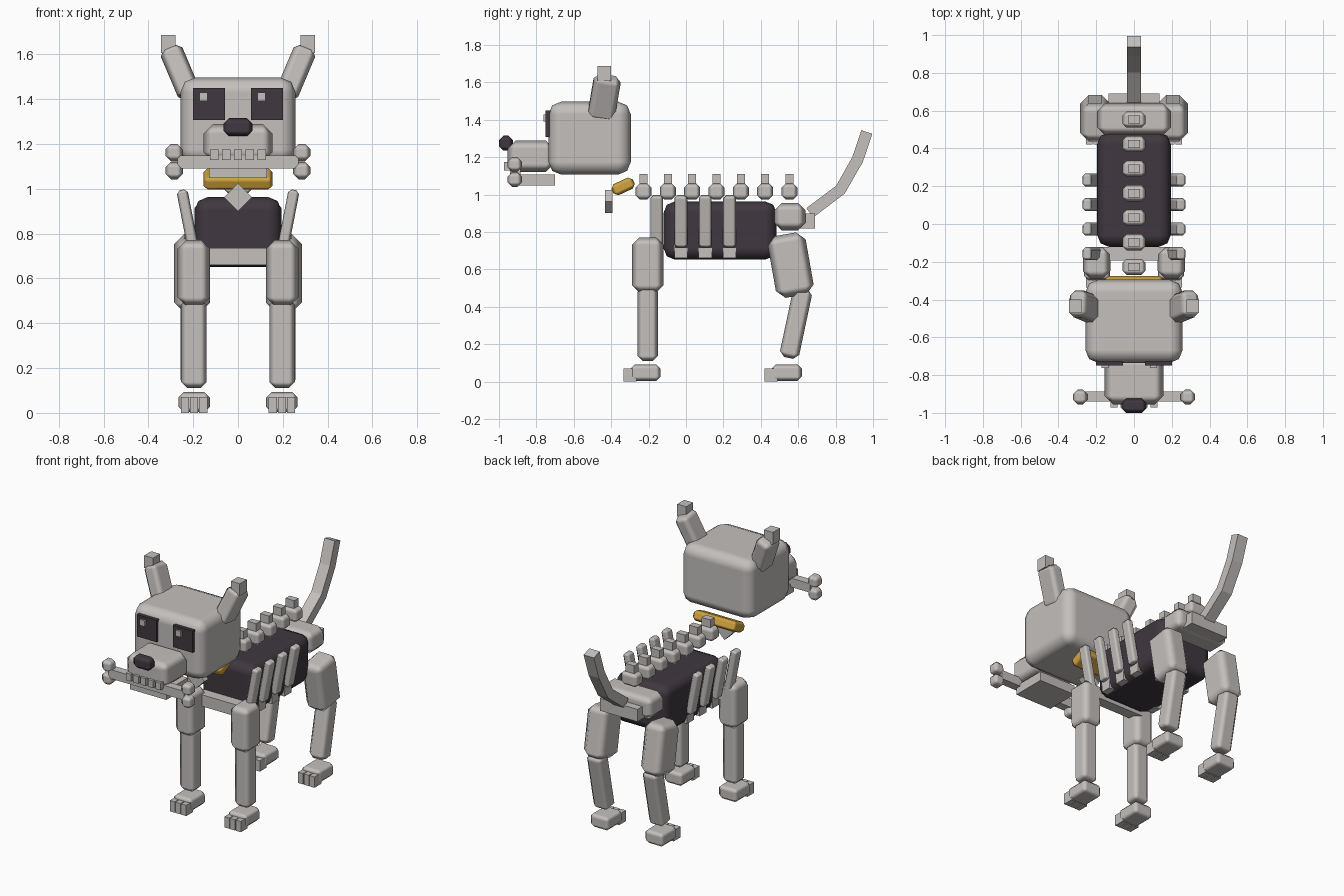
import bpy, bmesh, math
from mathutils import Vector, Matrix, Euler

if "Cube" in bpy.data.objects:
    bpy.data.objects.remove(bpy.data.objects["Cube"])


def material(name, rgb):
    m = bpy.data.materials.new(name)
    m.diffuse_color = (*rgb, 1)
    m.use_nodes = True
    m.node_tree.nodes["Principled BSDF"].inputs["Base Color"].default_value = m.diffuse_color
    return m


BONE = material("bone_grey", (0.55, 0.525, 0.51))
DARK = material("dark_charcoal", (0.05, 0.04, 0.05))
GOLD = material("collar_gold", (0.64, 0.37, 0.05))


def finish(name, bm, mat, bevel=0, segments=1):
    me = bpy.data.meshes.new(name)
    bm.to_mesh(me)
    bm.free()
    me.materials.append(mat)
    ob = bpy.data.objects.new(name, me)
    bpy.context.collection.objects.link(ob)
    if bevel:
        for p in me.polygons:
            p.use_smooth = True
        mod = ob.modifiers.new("soft_edges", 'BEVEL')
        mod.width = bevel
        mod.segments = segments
        mod.limit_method = 'ANGLE'
        mod.harden_normals = True
    return ob


def box(name, size, loc, bevel=0, mat=BONE, rot=(0, 0, 0), segments=1):
    """Chamfered box; rot in degrees."""
    bm = bmesh.new()
    bmesh.ops.create_cube(bm, size=1, matrix=Matrix.Diagonal((*size, 1)))
    r = Euler([math.radians(a) for a in rot]).to_matrix().to_4x4()
    bm.transform(Matrix.Translation(loc) @ r)
    return finish(name, bm, mat, bevel, segments)


def pair(name, size, loc, bevel=0, mat=BONE, rot=(0, 0, 0), segments=1):
    """The same box on both sides of x = 0."""
    for side, s in (("left", 1), ("right", -1)):
        box(f"{name}_{side}", size, (s * loc[0], loc[1], loc[2]), bevel, mat,
            (rot[0], s * rot[1], s * rot[2]), segments)


# Head, muzzle, jaw
box("head", (0.515, 0.44, 0.39), (0, -0.515, 1.302), 0.068, segments=2)
box("muzzle", (0.31, 0.25, 0.17), (0, -0.83, 1.205), 0.045)
box("jaw", (0.26, 0.22, 0.06), (0, -0.81, 1.078))
box("nose", (0.13, 0.075, 0.08), (0, -0.9625, 1.275), 0.024, DARK)
for i in range(5):
    box(f"tooth_{i + 1}", (0.037, 0.03, 0.047), ((i - 2) * 0.053, -0.957, 1.152))

# Eyes with a square glint
pair("eye", (0.142, 0.03, 0.142), (0.129, -0.735, 1.378), 0, DARK)
for s in (-1, 1):
    box("eye_glint_" + ("left" if s > 0 else "right"), (0.036, 0.02, 0.038),
        (s * 0.129 - 0.025, -0.752, 1.41))

# Ears
pair("ear", (0.105, 0.145, 0.245), (0.258, -0.437, 1.52), 0.03, rot=(-9, 23, 0))
pair("ear_tip", (0.064, 0.072, 0.08), (0.311, -0.436, 1.647))

# Bone carried in the mouth
box("carried_bone_shaft", (0.54, 0.054, 0.058), (0, -0.913, 1.12))
for z, part in ((1.162, "upper"), (1.081, "lower")):
    pair(f"carried_bone_knob_{part}", (0.078, 0.078, 0.078), (0.285, -0.916, z), 0.025)

# Collar and diamond tag
box("collar", (0.31, 0.125, 0.065), (0, -0.336, 1.044), 0.02, GOLD, (25, 0, 0))
box("collar_tag", (0.088, 0.04, 0.088), (0, -0.413, 0.963), 0, BONE, (0, 45, 0))

# Dark torso
box("torso", (0.39, 0.605, 0.312), (0, 0.182, 0.808), 0.062, DARK, segments=2)

# Vertebrae along the back
for i in range(7):
    y = -0.227 + 0.13 * i
    box(f"vertebra_{i + 1}", (0.124, 0.086, 0.087), (0, y, 1.017), 0.023)
    box(f"vertebra_spine_{i + 1}", (0.062, 0.043, 0.075), (0, y, 1.073))

# Ribs leaning outward, with a cross bar under each pair
for i in range(4):
    y = -0.157 + 0.13 * i
    pair(f"rib_{i + 1}", (0.05, 0.068, 0.28), (0.224, y, 0.858), 0.015, rot=(0, 11, 0))
    box(f"rib_bar_{i + 1}", (0.39, 0.07, 0.075), (0, y, 0.698))

# Pelvis
box("pelvis", (0.39, 0.17, 0.147), (0, 0.555, 0.883), 0.042)
box("tail_base", (0.27, 0.08, 0.08), (0, 0.65, 0.86))

# Legs
pair("front_upper_leg", (0.145, 0.168, 0.296), (0.198, -0.205, 0.624), 0.04)
pair("front_lower_leg", (0.115, 0.108, 0.40), (0.197, -0.205, 0.31), 0.028)
pair("rear_thigh", (0.16, 0.205, 0.335), (0.205, 0.56, 0.623), 0.045, rot=(10, 0, 0))
pair("rear_lower_leg", (0.115, 0.105, 0.38), (0.2, 0.588, 0.313), 0.028, rot=(-12, 0, 0))

# Paws with three toes
for part, y in (("front", -0.217), ("rear", 0.538)):
    pair(f"{part}_paw", (0.14, 0.162, 0.09), (0.196, y, 0.048), 0.024)
    for t in range(3):
        pair(f"{part}_toe_{t + 1}", (0.036, 0.07, 0.07),
             (0.196 + (t - 1) * 0.041, y - 0.083, 0.035))

# Tail: a square section swept along a bent path
path = [Vector((0, y, z)) for y, z in
        ((0.662, 0.903), (0.826, 1.027), (0.917, 1.187), (0.967, 1.335))]
bm = bmesh.new()
rings = []
for i, p in enumerate(path):
    d = (path[min(i + 1, 3)] - path[max(i - 1, 0)]).normalized()
    n = Vector((0, -d.z, d.y)) * 0.031
    x = Vector((0.037, 0, 0))
    rings.append([bm.verts.new(p + v) for v in (x + n, n - x, -x - n, x - n)])
for a, b in zip(rings, rings[1:]):
    for k in range(4):
        bm.faces.new((a[k], a[(k + 1) % 4], b[(k + 1) % 4], b[k]))
bm.faces.new(rings[0][::-1])
bm.faces.new(rings[-1])
bmesh.ops.recalc_face_normals(bm, faces=bm.faces)
finish("tail", bm, BONE)
